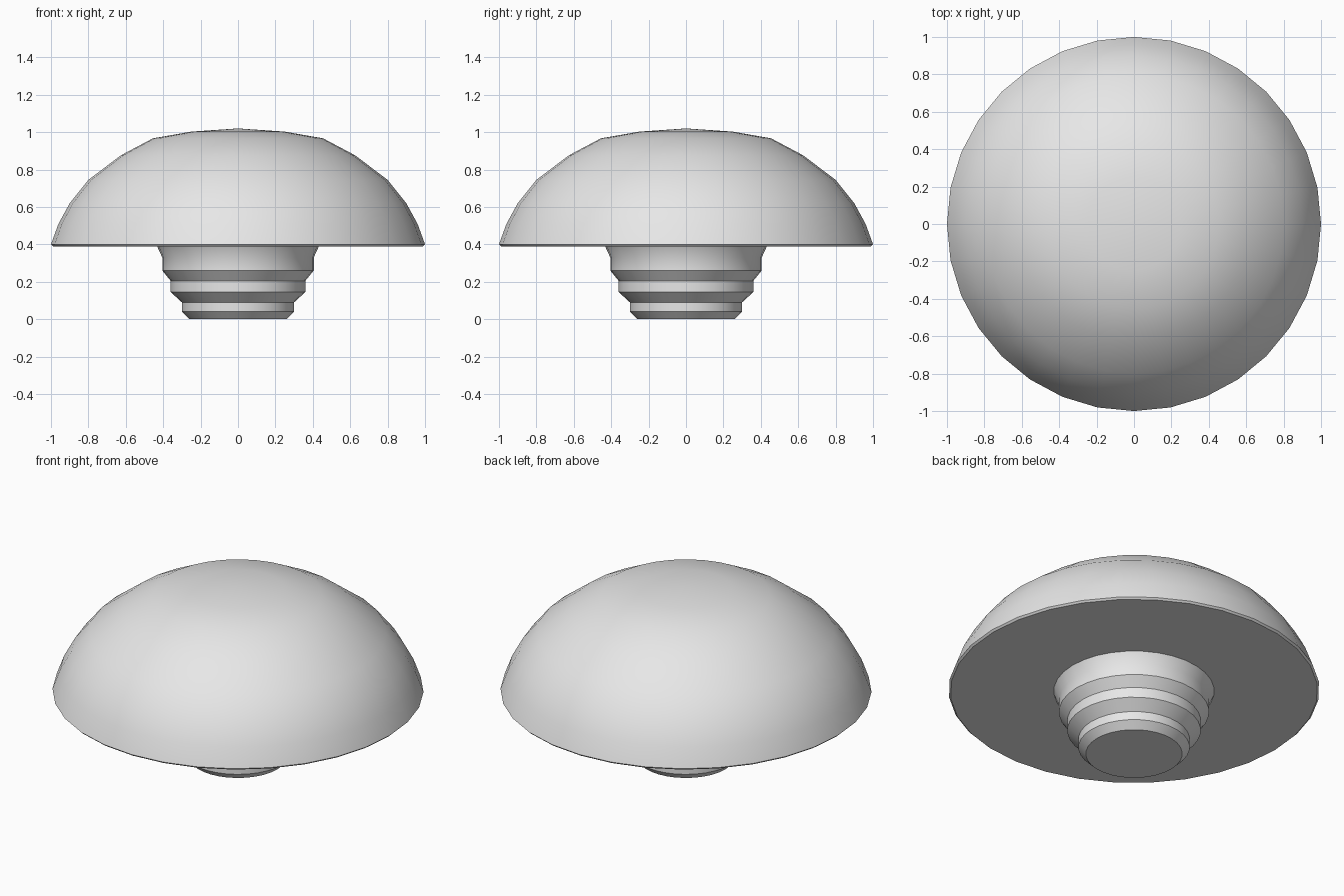
import bpy, bmesh, math

cube = bpy.data.objects.get("Cube")
if cube:
    bpy.data.objects.remove(cube, do_unlink=True)

SEGMENTS = 32

grey = bpy.data.materials.new("light_grey")
grey.use_nodes = True
colour = (0.8, 0.8, 0.8, 1)
grey.diffuse_color = colour
grey.node_tree.nodes["Principled BSDF"].inputs["Base Color"].default_value = colour


def lathe(name, profile):
    """Spin a (radius, height) profile around z into a closed solid."""
    bm = bmesh.new()
    verts = [bm.verts.new((r, 0, z)) for r, z in profile]
    edges = [bm.edges.new(pair) for pair in zip(verts, verts[1:])]
    bmesh.ops.spin(bm, geom=verts + edges, cent=(0, 0, 0), axis=(0, 0, 1),
                   angle=math.tau, steps=SEGMENTS, use_duplicate=False)
    bmesh.ops.remove_doubles(bm, verts=bm.verts, dist=0.0005)
    # Close the flat ends
    bmesh.ops.holes_fill(bm, edges=[e for e in bm.edges if e.is_boundary], sides=0)
    bmesh.ops.recalc_face_normals(bm, faces=bm.faces)
    mesh = bpy.data.meshes.new(name)
    bm.to_mesh(mesh)
    bm.free()
    mesh.materials.append(grey)
    obj = bpy.data.objects.new(name, mesh)
    bpy.context.collection.objects.link(obj)
    bpy.ops.object.select_all(action="DESELECT")
    obj.select_set(True)
    bpy.context.view_layer.objects.active = obj
    bpy.ops.object.shade_smooth_by_angle(angle=math.radians(32))
    return obj


# Wide domed cap with a flat underside
lathe("cap", [(0.99, 0.39), (1, 0.4), (0.96, 0.51), (0.9, 0.62), (0.8, 0.745),
              (0.625, 0.877), (0.455, 0.967), (0.25, 1.003), (0, 1.02)])

# Stepped stem: each collar flares out to the next one
stem = [(0.26, 0), (0.3, 0.04)]
for radius, low, high in ((0.3, 0.04, 0.09), (0.36, 0.145, 0.205), (0.405, 0.26, 0.33)):
    if (radius, low) not in stem:
        stem.append((radius, low))
    stem.append((radius, high))
stem.append((0.435, 0.395))
lathe("stem", stem)
